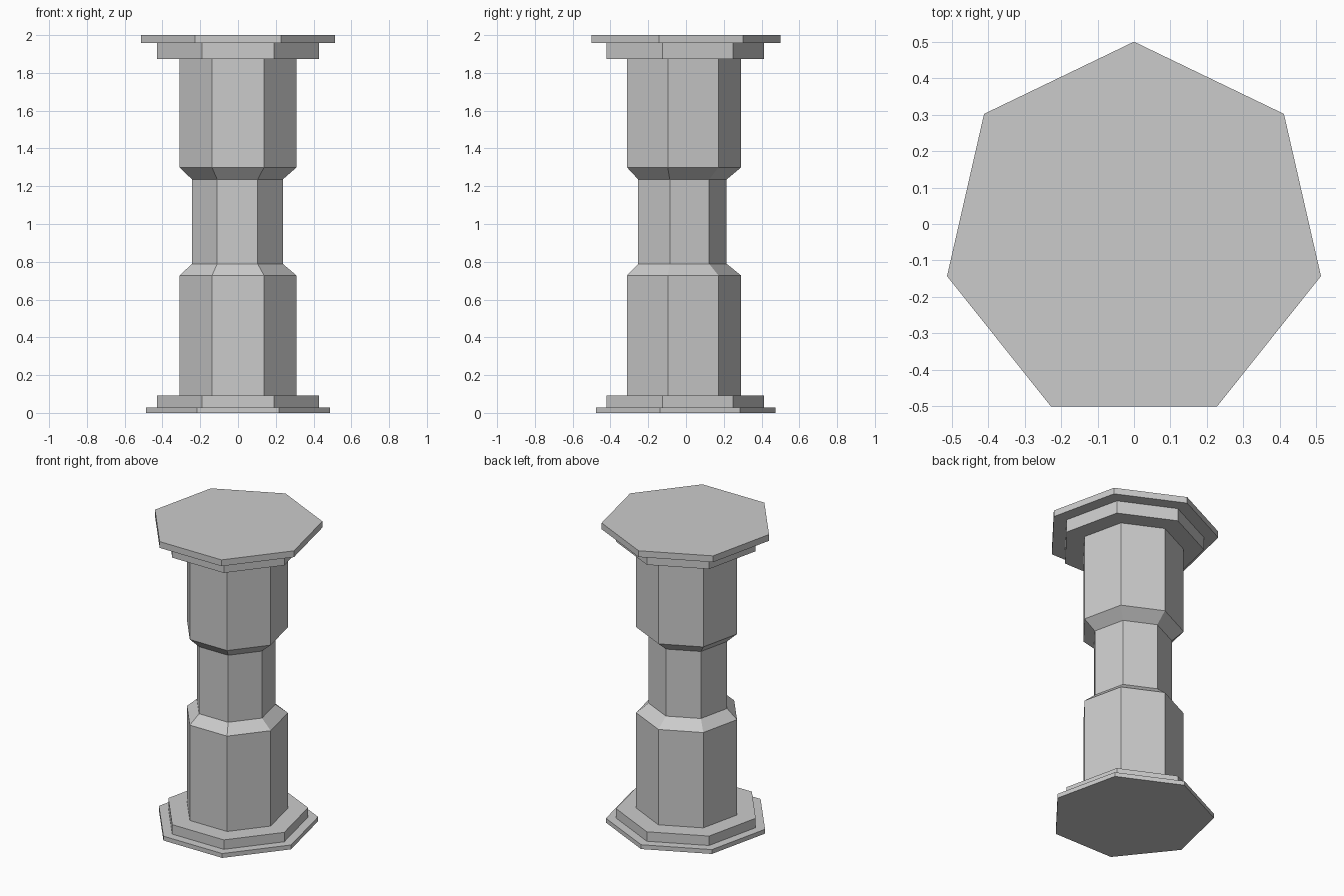
import bpy, bmesh
from math import sin, cos, tau

if "Cube" in bpy.data.objects:
    bpy.data.objects.remove(bpy.data.objects["Cube"])

SIDES = 7
CY = -0.026  # heptagon centre, so its bounds are centred on y = 0


def heptagon_loft(name, sections):
    """Capped loft through (z, radius, dx, dy) rings, one corner facing +y."""
    bm = bmesh.new()
    rings = []
    for z, r, dx, dy in sections:
        rings.append([bm.verts.new((dx - r * sin(tau * i / SIDES),
                                    CY + dy + r * cos(tau * i / SIDES), z))
                      for i in range(SIDES)])
    for a, b in zip(rings, rings[1:]):
        for i in range(SIDES):
            j = (i + 1) % SIDES
            bm.faces.new((a[i], a[j], b[j], b[i]))
    bm.faces.new(rings[0][::-1])
    bm.faces.new(rings[-1])
    bmesh.ops.recalc_face_normals(bm, faces=bm.faces)
    mesh = bpy.data.meshes.new(name)
    bm.to_mesh(mesh)
    bm.free()
    obj = bpy.data.objects.new(name, mesh)
    bpy.context.collection.objects.link(obj)
    return obj


# Stepped plates at the foot and the top
for name, z0, z1, r in (("base_plate", 0.0, 0.029, 0.50),
                        ("base_step", 0.029, 0.092, 0.439),
                        ("capital_step", 1.873, 1.958, 0.439),
                        ("top_slab", 1.958, 2.0, 0.526)):
    heptagon_loft(name, [(z0, r, 0, 0), (z1, r, 0, 0)])

# Shaft with a narrow, slightly offset waist
WIDE, WAIST = (0.317, 0, 0), (0.2465, -0.003, -0.005)
heptagon_loft("shaft", [(0.092, *WIDE), (0.728, *WIDE), (0.789, *WAIST),
                        (1.236, *WAIST), (1.299, *WIDE), (1.873, *WIDE)])
